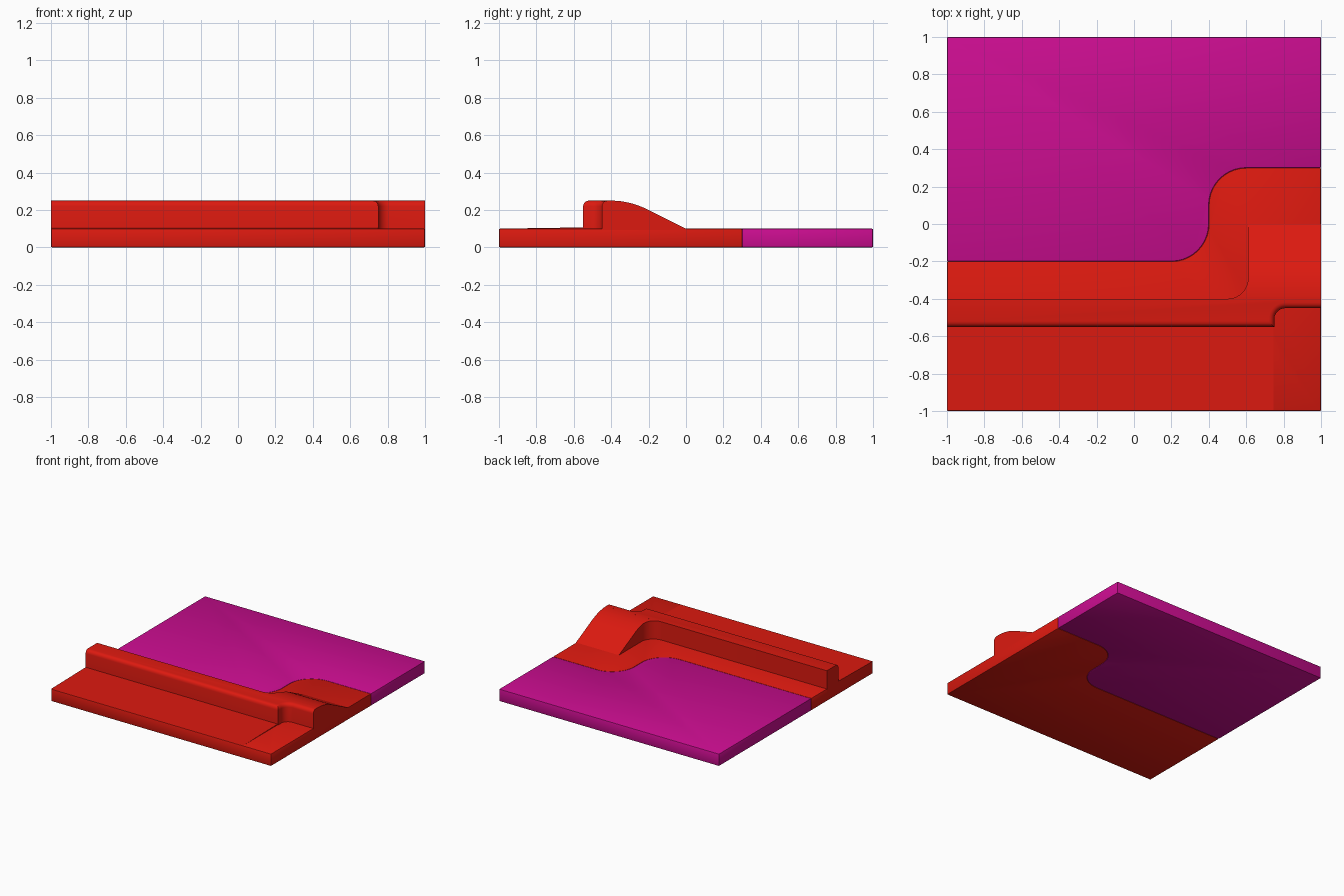
import bpy, bmesh, math
from mathutils import Vector

if "Cube" in bpy.data.objects:
    bpy.data.objects.remove(bpy.data.objects["Cube"])


def material(name, rgb):
    m = bpy.data.materials.new(name)
    m.diffuse_color = (*rgb, 1)
    m.use_nodes = True
    m.node_tree.nodes["Principled BSDF"].inputs["Base Color"].default_value = m.diffuse_color
    return m


RED = material("red", (0.72, 0.01, 0.005))
MAGENTA = material("magenta", (0.6, 0.004, 0.28))


def arc(cx, cy, r, a0, a1, n=10):
    angles = [math.radians(a0 + (a1 - a0) * i / n) for i in range(n + 1)]
    return [(cx + r * math.cos(a), cy + r * math.sin(a)) for a in angles]


def prism(name, outline, lo, hi, mat, axis="z", round_front=0):
    """Extrude an outline along z (points are x, y) or x (points are y, z)."""
    bm = bmesh.new()
    place = (lambda p: (p[0], p[1], lo)) if axis == "z" else (lambda p: (lo, p[0], p[1]))
    face = bm.faces.new([bm.verts.new(place(p)) for p in outline])
    move = Vector((0, 0, hi - lo)) if axis == "z" else Vector((hi - lo, 0, 0))
    ext = bmesh.ops.extrude_face_region(bm, geom=[face])
    bmesh.ops.translate(bm, vec=move, verts=[v for v in ext["geom"] if isinstance(v, bmesh.types.BMVert)])
    bmesh.ops.recalc_face_normals(bm, faces=bm.faces)
    if round_front:
        edges = [e for e in bm.edges
                 if all(v.co.z > hi - 1e-4 and v.co.y < -0.445 for v in e.verts)]
        bmesh.ops.bevel(bm, geom=edges, offset=round_front, segments=4,
                        profile=0.5, affect="EDGES")
    me = bpy.data.meshes.new(name)
    bm.to_mesh(me)
    bm.free()
    ob = bpy.data.objects.new(name, me)
    bpy.context.collection.objects.link(ob)
    me.materials.append(mat)
    return ob


def finish(ob, bevel=0):
    if bevel:
        b = ob.modifiers.new("edge_softening", "BEVEL")
        b.width, b.segments = bevel, 2
        b.limit_method, b.angle_limit = "ANGLE", math.radians(40)
    bpy.ops.object.select_all(action="DESELECT")
    ob.select_set(True)
    bpy.context.view_layer.objects.active = ob
    for mod in list(ob.modifiers):
        bpy.ops.object.modifier_apply(modifier=mod.name)
    bpy.ops.object.shade_smooth_by_angle(angle=math.radians(30))


# S-shaped seam shared by the two floor slabs
seam = [(-1, -0.2)] + arc(0.2, 0, 0.2, -90, 0) + arc(0.6, 0.1, 0.2, 180, 90) + [(1, 0.3)]
finish(prism("rear_floor", seam + [(1, 1), (-1, 1)], 0, 0.1, MAGENTA), 0.006)
finish(prism("front_floor", seam + [(1, -1), (-1, -1)], 0, 0.1, RED), 0.006)

# Slightly tilted front apron, ending at the notch
finish(prism("front_apron", [(-0.994, 0.08), (-0.54, 0.08), (-0.54, 0.107), (-0.994, 0.1)],
             -1, 0.745, RED, axis="x"))

# Raised wall with notch in front and ramp block behind
front = [(-1, -0.55), (0.75, -0.55)] + arc(0.81, -0.51, 0.06, 180, 90) + [(1, -0.45)]
back = [(1, 0), (0.61, 0)] + arc(0.5, -0.29, 0.11, 0, -90) + [(-1, -0.4)]
wall = prism("wall_and_ramp", front + back, 0.05, 0.25, RED, round_front=0.03)

# Cut the ramp: curved crest running into a straight slope
crest = [(y, 0.25 - 1.25 * (y + 0.4) ** 2) for y in [-0.39 + 0.19 * i / 10 for i in range(11)]]
cutter = prism("ramp_cutter", crest + [(0.1, 0.05), (0.1, 0.4), (-0.39, 0.4)],
               -1.2, 1.2, RED, axis="x")
cutter.hide_render = True
cut = wall.modifiers.new("ramp_cut", "BOOLEAN")
cut.operation, cut.solver, cut.object = "DIFFERENCE", "EXACT", cutter
finish(wall)
bpy.data.objects.remove(cutter)
